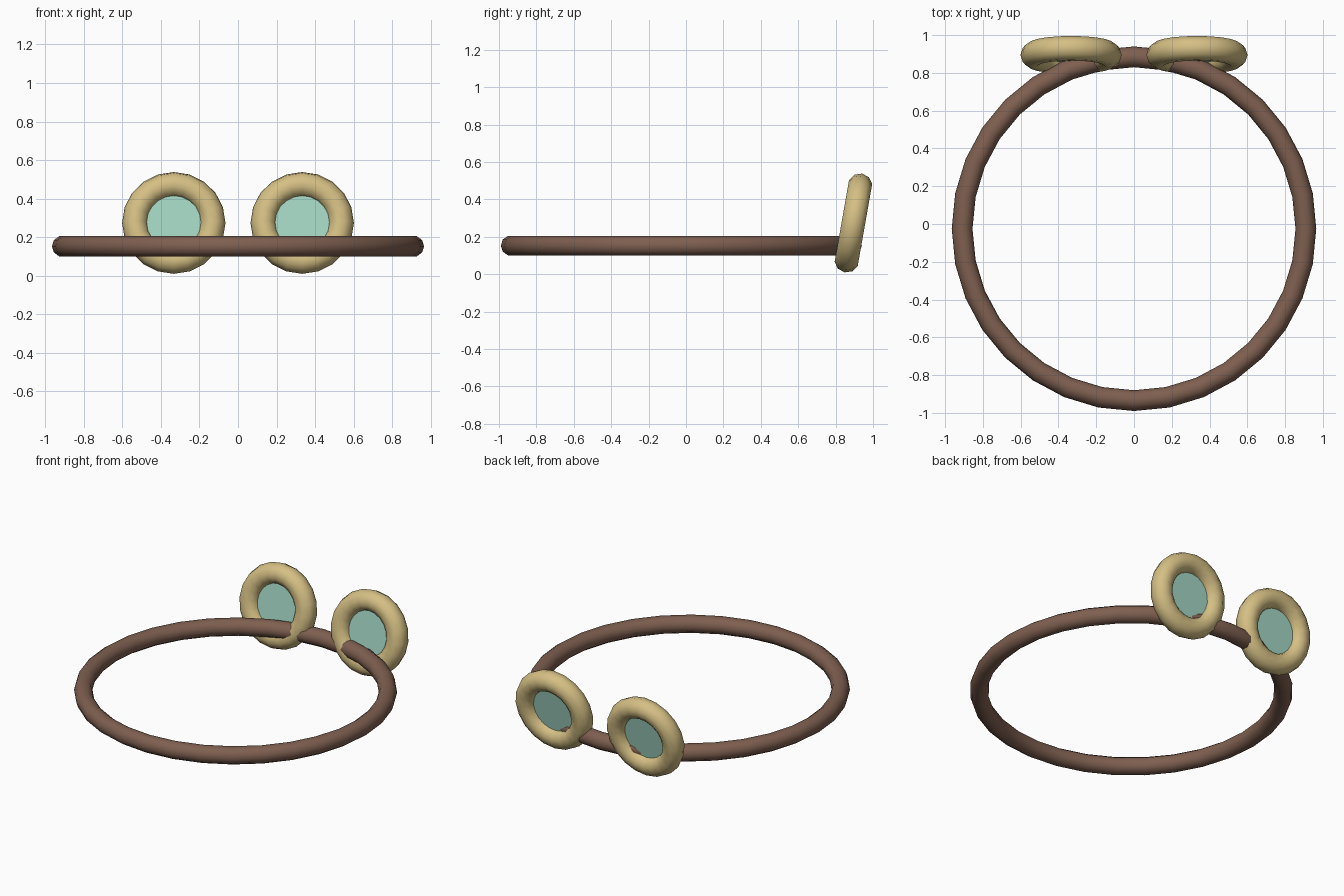
import bpy
from math import radians

default = bpy.data.objects.get("Cube")
if default:
    bpy.data.objects.remove(default, do_unlink=True)


def material(name, rgb):
    mat = bpy.data.materials.new(name)
    mat.use_nodes = True
    mat.diffuse_color = (*rgb, 1)
    mat.node_tree.nodes["Principled BSDF"].inputs["Base Color"].default_value = (*rgb, 1)
    return mat


leather = material("brown leather", (0.21, 0.115, 0.08))
brass = material("pale brass", (0.66, 0.52, 0.23))
glass = material("mint glass", (0.37, 0.67, 0.55))


def finish(name, mat):
    obj = bpy.context.object
    obj.name = name
    obj.data.materials.append(mat)
    return obj


def ring(name, mat, location, major, minor, segments, rotation=(0, 0, 0)):
    bpy.ops.mesh.primitive_torus_add(
        major_radius=major, minor_radius=minor, major_segments=segments,
        minor_segments=10, location=location, rotation=rotation)
    bpy.ops.object.shade_smooth()
    return finish(name, mat)


# Head strap
ring("strap", leather, (0, -0.025, 0.153), 0.91, 0.055, 32)

# Two eyepieces, leaning back at the top
tilt = (radians(80), 0, 0)
for side, x in (("left", 0.333), ("right", -0.333)):
    centre = (x, 0.895, 0.274)
    ring(side + "_rim", brass, centre, 0.202, 0.066, 20, tilt)
    bpy.ops.mesh.primitive_cylinder_add(
        vertices=20, radius=0.155, depth=0.03, location=centre, rotation=tilt)
    bpy.ops.object.shade_smooth_by_angle(angle=radians(30))
    finish(side + "_lens", glass)
